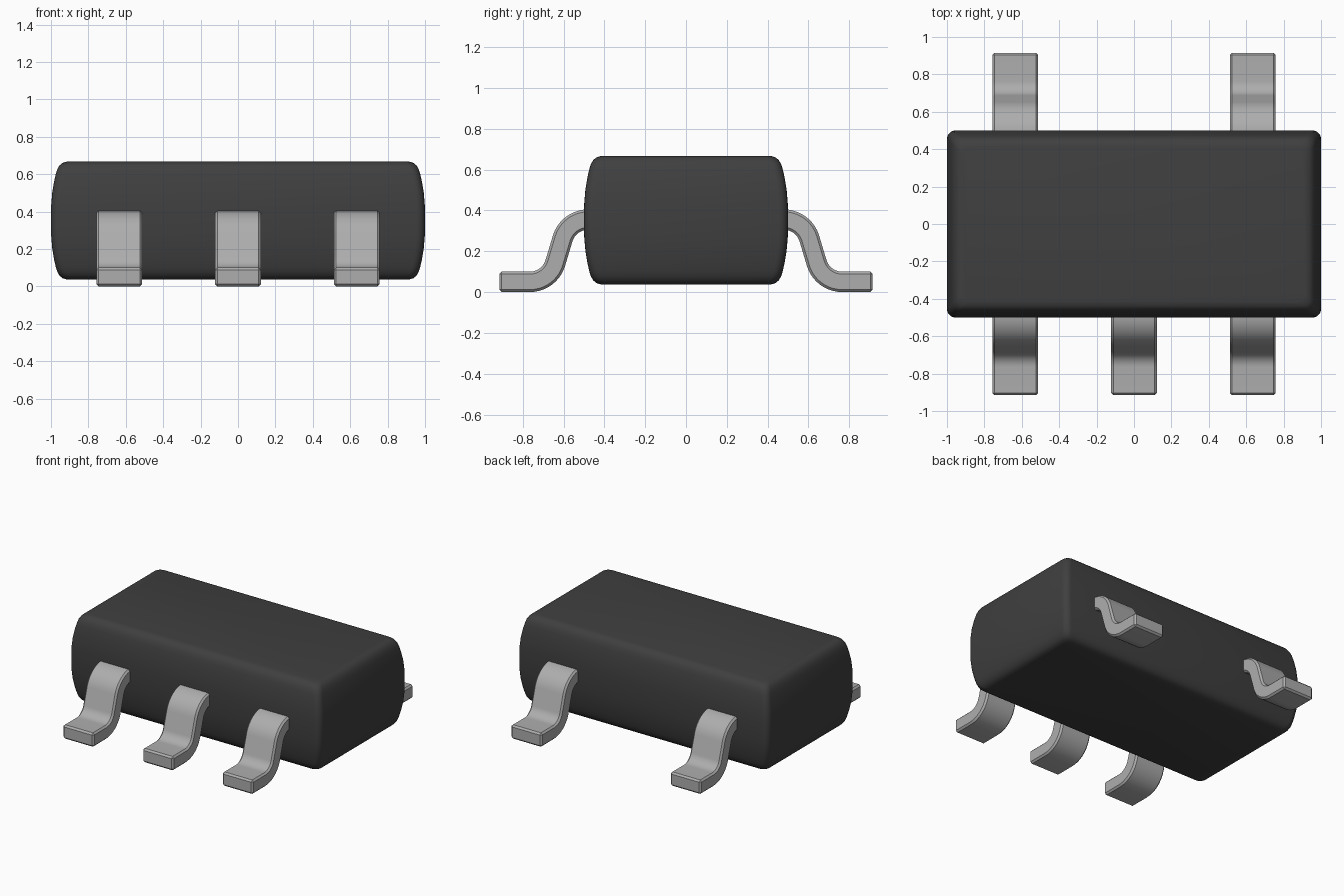
import bpy, bmesh, math

cube = bpy.data.objects.get("Cube")
if cube:
    bpy.data.objects.remove(cube, do_unlink=True)


def make_material(name, value, rough, metal=0.0):
    m = bpy.data.materials.new(name)
    m.use_nodes = True
    col = (value, value, value, 1.0)
    m.diffuse_color = col
    bsdf = m.node_tree.nodes["Principled BSDF"]
    bsdf.inputs["Base Color"].default_value = col
    bsdf.inputs["Roughness"].default_value = rough
    bsdf.inputs["Metallic"].default_value = metal
    return m


BLACK = make_material("black_plastic", 0.05, 0.6)
METAL = make_material("grey_metal", 0.42, 0.45)


def finish(bm, name, mat, angle):
    bmesh.ops.recalc_face_normals(bm, faces=bm.faces[:])
    me = bpy.data.meshes.new(name)
    bm.to_mesh(me)
    bm.free()
    me.materials.append(mat)
    ob = bpy.data.objects.new(name, me)
    bpy.context.collection.objects.link(ob)
    bpy.ops.object.select_all(action='DESELECT')
    ob.select_set(True)
    bpy.context.view_layer.objects.active = ob
    bpy.ops.object.shade_smooth_by_angle(angle=math.radians(angle))
    return ob


def rounded_rect(hx, hy, r, n=5):
    """Corner arcs of a rounded rectangle, anticlockwise."""
    pts = []
    for k, (sx, sy) in enumerate(((1, 1), (-1, 1), (-1, -1), (1, -1))):
        for i in range(n + 1):
            a = math.pi / 2 * (k + i / n)
            pts.append((sx * (hx - r) + r * math.cos(a), sy * (hy - r) + r * math.sin(a)))
    return pts


# Body: stacked rounded rectangles, bulging at mid height with rounded rims
MID = 0.352
half = [(0.0, 0.0), (0.08, 0.001), (0.15, 0.007), (0.21, 0.017), (0.25, 0.026),
        (0.275, 0.034), (0.295, 0.046), (0.308, 0.061), (0.315, 0.085)]
levels = [(MID - h, i) for h, i in reversed(half[1:])] + [(MID + h, i) for h, i in half]
bm = bmesh.new()
rings = [[bm.verts.new((x, y, z)) for x, y in rounded_rect(1 - i, 0.5 - i, 0.045)]
         for z, i in levels]
for a, b in zip(rings, rings[1:]):
    for j in range(len(a)):
        k = (j + 1) % len(a)
        bm.faces.new((a[j], a[k], b[k], b[j]))
bm.faces.new(rings[0])
bm.faces.new(rings[-1])
finish(bm, "body", BLACK, 40)


def leg_path(n=10):
    """Centre line of the S-bent lead as (y, z, tangent angle)."""
    drop = math.radians(73)
    path = [(0.40, 0.355, 0.0)]
    for i in range(n + 1):
        t = drop * i / n
        path.append((0.48 + 0.13 * math.sin(t), 0.225 + 0.13 * math.cos(t), -t))
    for i in range(n + 1):
        t = drop * (1 - i / n)
        path.append((0.765 - 0.13 * math.sin(t), 0.18 - 0.13 * math.cos(t), -t))
    path.append((0.915, 0.05, 0.0))
    return path


def make_leg(name, x, side, width=0.245, thick=0.1):
    path = leg_path()
    h = thick / 2
    upper = [(y - h * math.sin(t), z + h * math.cos(t)) for y, z, t in path]
    lower = [(y + h * math.sin(t), z - h * math.cos(t)) for y, z, t in path]
    outline = upper + lower[::-1]
    bm = bmesh.new()
    a, b = [[bm.verts.new((x + s * width / 2, side * y, z)) for y, z in outline]
            for s in (-1, 1)]
    bm.faces.new(a)
    bm.faces.new(b)
    for j in range(len(a)):
        k = (j + 1) % len(a)
        bm.faces.new((a[j], a[k], b[k], b[j]))
    bmesh.ops.recalc_face_normals(bm, faces=bm.faces[:])
    # Small chamfer along every hard edge
    hard = [e for e in bm.edges if e.calc_face_angle(0) > math.radians(50)]
    bmesh.ops.bevel(bm, geom=hard, offset=0.012, offset_type='OFFSET',
                    segments=1, affect='EDGES', clamp_overlap=True)
    finish(bm, name, METAL, 30)


# Three leads at the front, two at the back
for label, x in (("right", -0.635), ("middle", 0.0), ("left", 0.635)):
    make_leg("front_leg_" + label, x, -1)
    if x:
        make_leg("back_leg_" + label, x, 1)
